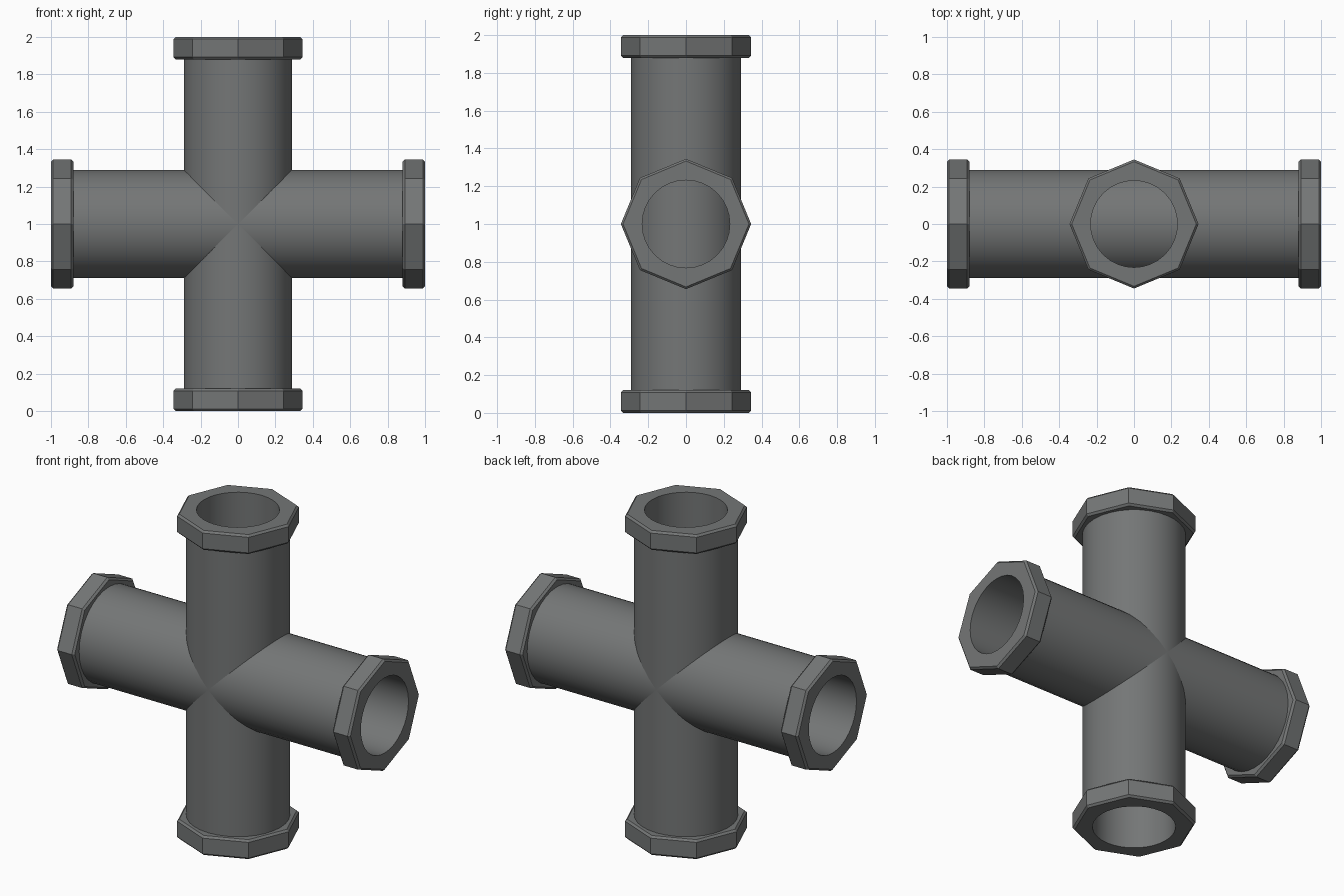
import bpy, bmesh, math
from mathutils import Matrix

if "Cube" in bpy.data.objects:
    bpy.data.objects.remove(bpy.data.objects["Cube"])

SEG = 32
CENTRE = Matrix.Translation((0, 0, 1))

metal = bpy.data.materials.new("dark grey metal")
metal.diffuse_color = (0.175, 0.182, 0.182, 1)
metal.use_nodes = True
metal.node_tree.nodes["Principled BSDF"].inputs["Base Color"].default_value = metal.diffuse_color


def octagon(angle):
    # radius factor of an octagon with corners on the axes
    a = angle % (math.pi / 4) - math.pi / 8
    return math.cos(math.pi / 8) / math.cos(a)


def lathe(name, profile, matrix):
    # profile: closed loop of (radius, height, is_octagonal)
    bm = bmesh.new()
    rings = []
    for i in range(SEG):
        t = 2 * math.pi * i / SEG
        ring = []
        for r, z, octo in profile:
            k = r * (octagon(t + 1e-6) if octo else 1)
            ring.append(bm.verts.new((k * math.cos(t), k * math.sin(t), z)))
        rings.append(ring)
    n = len(profile)
    for i in range(SEG):
        a, b = rings[i], rings[(i + 1) % SEG]
        for j in range(n):
            k = (j + 1) % n
            bm.faces.new((a[j], b[j], b[k], a[k]))
    bmesh.ops.recalc_face_normals(bm, faces=bm.faces)
    bm.transform(matrix)
    me = bpy.data.meshes.new(name)
    bm.to_mesh(me)
    bm.free()
    me.materials.append(metal)
    ob = bpy.data.objects.new(name, me)
    bpy.context.collection.objects.link(ob)
    bpy.ops.object.select_all(action='DESELECT')
    ob.select_set(True)
    bpy.context.view_layer.objects.active = ob
    bpy.ops.object.shade_smooth_by_angle(angle=math.radians(30))
    return ob


# hollow pipe, and octagonal collar with softened rims
R, BORE, B = 0.345, 0.232, 0.012
pipe = [(0.29, -0.9, 0), (0.29, 0.9, 0), (BORE, 0.9, 0), (BORE, -0.9, 0)]
collar = [(BORE, 1, 0), (R - B, 1, 1), (R, 1 - B, 1), (R, 0.88 + B, 1),
          (R - B, 0.88, 1), (0.26, 0.88, 0), (0.26, 0.9, 0), (BORE, 0.9, 0)]

# two crossing pipes
for name, deg in (("vertical_pipe", 0), ("horizontal_pipe", 90)):
    lathe(name, pipe, CENTRE @ Matrix.Rotation(math.radians(deg), 4, 'Y'))

# one collar on each open end
for name, deg in (("top", 0), ("right", 90), ("bottom", 180), ("left", 270)):
    lathe(name + "_collar", collar,
          CENTRE @ Matrix.Rotation(math.radians(deg), 4, 'Y'))
